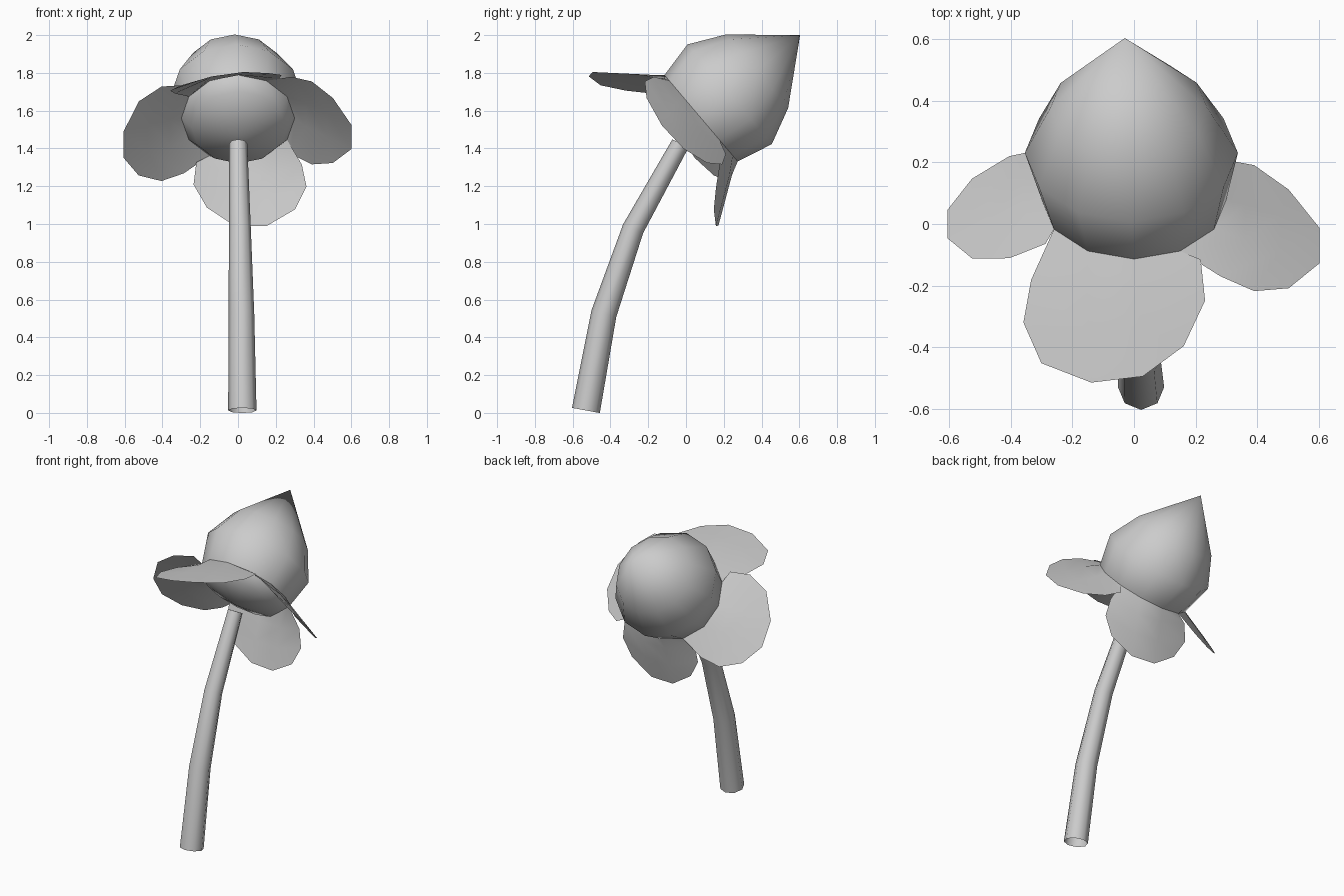
import bpy
from math import sin, cos, radians, pi
from mathutils import Vector

if "Cube" in bpy.data.objects:
    bpy.data.objects.remove(bpy.data.objects["Cube"])

TIP = Vector((-0.03, 0.604, 2.0))
RIM = Vector((0.0, 0.08, 1.56))        # centre of the ring where sepals attach
U = Vector((1, 0, 0))
V = Vector((0, -0.646, 0.763))         # across the bud, in the side plane
RIM_R = 0.30


def make(name, verts, faces, angle):
    me = bpy.data.meshes.new(name)
    me.from_pydata([tuple(v) for v in verts], [], faces)
    me.update()
    ob = bpy.data.objects.new(name, me)
    bpy.context.collection.objects.link(ob)
    bpy.ops.object.select_all(action='DESELECT')
    ob.select_set(True)
    bpy.context.view_layer.objects.active = ob
    bpy.ops.object.shade_smooth_by_angle(angle=radians(angle))
    return ob


def ring(c, r, n, u, v):
    return [c + r * (u * sin(2 * pi * i / n) + v * cos(2 * pi * i / n)) for i in range(n)]


def bands(rings, n):
    return [(k * n + i, k * n + (i + 1) % n, (k + 1) * n + (i + 1) % n, (k + 1) * n + i)
            for k in range(rings - 1) for i in range(n)]


# Bud: pointed 12-sided body lofted along the tilted axis
N = 12
profile = [(0.435, 0.255), (0.712, 0.346), (1.0, RIM_R), (1.11, 0.25)]
verts = []
for t, r in profile:
    verts += ring(TIP.lerp(RIM, t), r, N, U, V)
faces = bands(len(profile), N)
tip_i = len(verts)
verts += [TIP, TIP + (RIM - TIP) * 1.21]
last = (len(profile) - 1) * N
for i in range(N):
    j = (i + 1) % N
    faces.append((tip_i, j, i))
    faces.append((tip_i + 1, last + i, last + j))
make("bud", verts, faces, 50)

# Stem: tapered, bent, open 8-sided tube
path = [((0.023, -0.53, 0.013), 0.075), ((0.018, -0.435, 0.525), 0.068),
        ((0.010, -0.28, 0.975), 0.058), ((0.001, -0.03, 1.425), 0.048)]
pts = [Vector(p) for p, _ in path]
verts = []
for k, (p, r) in enumerate(path):
    d = (pts[min(k + 1, len(pts) - 1)] - pts[max(k - 1, 0)]).normalized()
    verts += ring(pts[k], r, 8, U, U.cross(d).normalized())
make("stem", verts, bands(len(path), 8), 50)

# Sepals: four rounded leaves, each hung on a quarter of the bud's rim.
# Each has a start angle, a tip position, an edge growth direction and a width direction.
rows = [(0.24, 0.28, 0.25), (0.58, 0.30, 0.6), (0.93, 0.235, 1.0)]
sepals = [
    ("front_sepal", -60, (-0.055, -0.505, 1.793), (-0.016, -0.40, 0.054), (1, 0.12, 0.14)),
    ("right_sepal", 30, (0.602, -0.07, 1.46), (0.32, -0.10, -0.115), (0, 0.68, -0.73)),
    ("lower_sepal", 120, (0.065, 0.165, 0.99), (0.015, -0.05, -0.345), (-1, 0.08, 0.02)),
    ("left_sepal", 210, (-0.605, 0.0, 1.42), (-0.345, -0.105, -0.07), (0, -0.55, 0.83))]
for name, start, tip, grow, side in sepals:
    base = []
    for k in range(4):
        a = radians(start + 30 * k)
        base.append(RIM + RIM_R * (U * sin(a) + V * cos(a)))
    chord = (base[0] + base[3]) / 2
    middle = (base[1] + base[2]) / 2
    tip, grow, side = Vector(tip), Vector(grow), Vector(side).normalized()
    verts = list(base)
    for edge_t, half, mid_t in rows:
        c, m = chord + grow * edge_t, middle.lerp(tip, mid_t)
        verts += [c - side * half, m - side * 0.085, m + side * 0.085, c + side * half]
    faces = [(r * 4 + k, r * 4 + k + 1, r * 4 + k + 5, r * 4 + k + 4)
             for r in range(3) for k in range(3)]
    make(name, verts, faces, 40)
